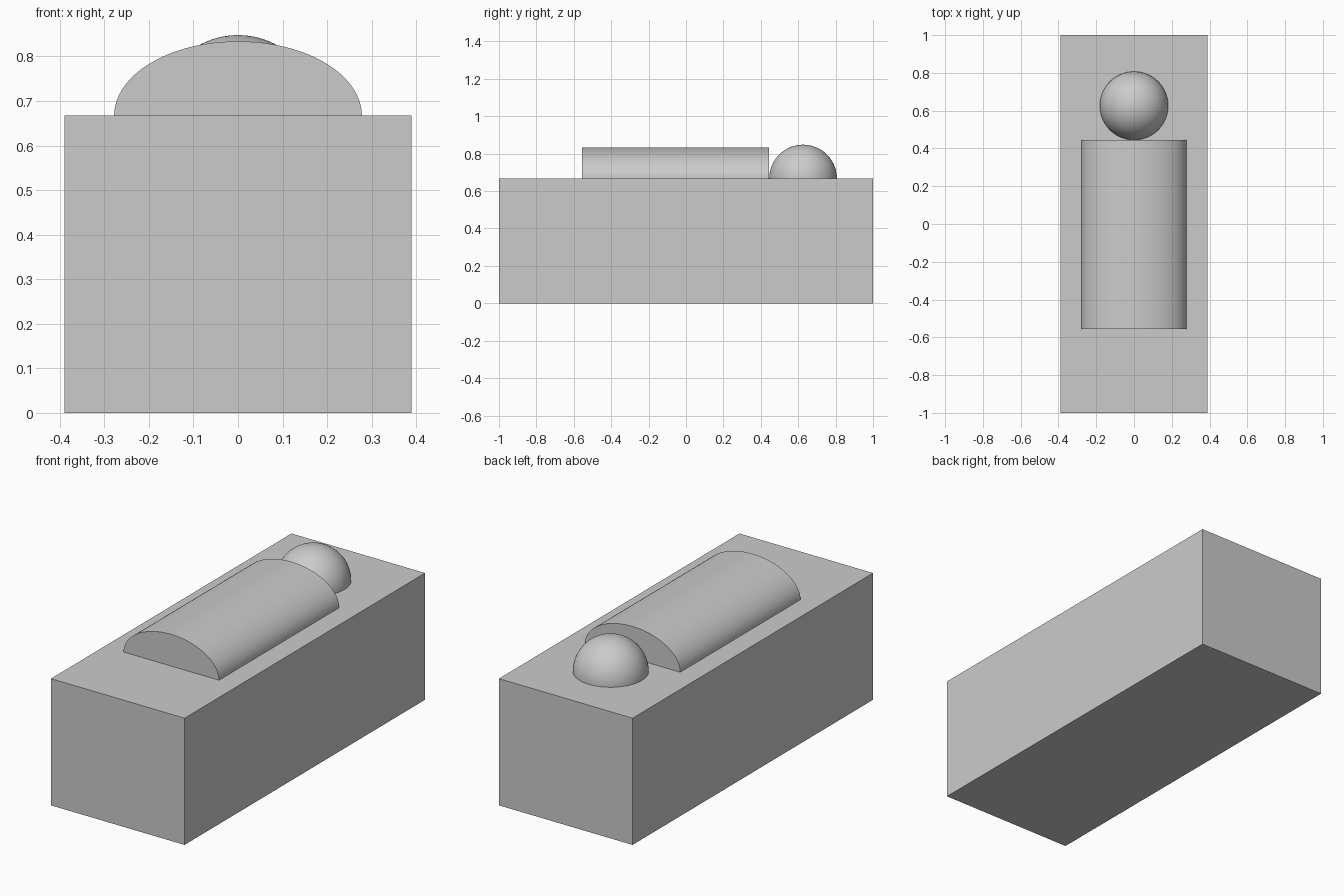
import bpy
import math

TOP = 0.667  # height of the block's upper face

default = bpy.data.objects.get("Cube")
if default:
    bpy.data.objects.remove(default, do_unlink=True)

grey = bpy.data.materials.new("light_grey")
grey.use_nodes = True
colour = (0.6, 0.6, 0.6, 1)
grey.diffuse_color = colour
grey.node_tree.nodes["Principled BSDF"].inputs["Base Color"].default_value = colour


def finish(name, scale, smooth=True):
    """Name, scale, colour and shade the active primitive."""
    obj = bpy.context.object
    obj.name = name
    obj.scale = scale
    bpy.ops.object.transform_apply(location=False, rotation=True, scale=True)
    obj.data.materials.append(grey)
    if smooth:
        bpy.ops.object.shade_smooth_by_angle(angle=math.radians(30))
    return obj


# Rectangular base block
bpy.ops.mesh.primitive_cube_add(size=1, location=(0, 0, TOP / 2))
finish("base_block", (0.778, 2, TOP), smooth=False)

# Oval lying cylinder, its lower half sunk in the block
bpy.ops.mesh.primitive_cylinder_add(vertices=128, radius=1, depth=1,
                                    location=(0, -0.055, TOP))
bpy.context.object.rotation_euler.x = math.radians(90)
bpy.ops.object.transform_apply(location=False, rotation=True, scale=False)
finish("oval_body", (0.278, 1, 0.167))

# Ball behind the body, sunk to its equator
bpy.ops.mesh.primitive_uv_sphere_add(segments=96, ring_count=48, radius=1,
                                     location=(0, 0.626, TOP))
finish("round_head", (0.181, 0.181, 0.181))
